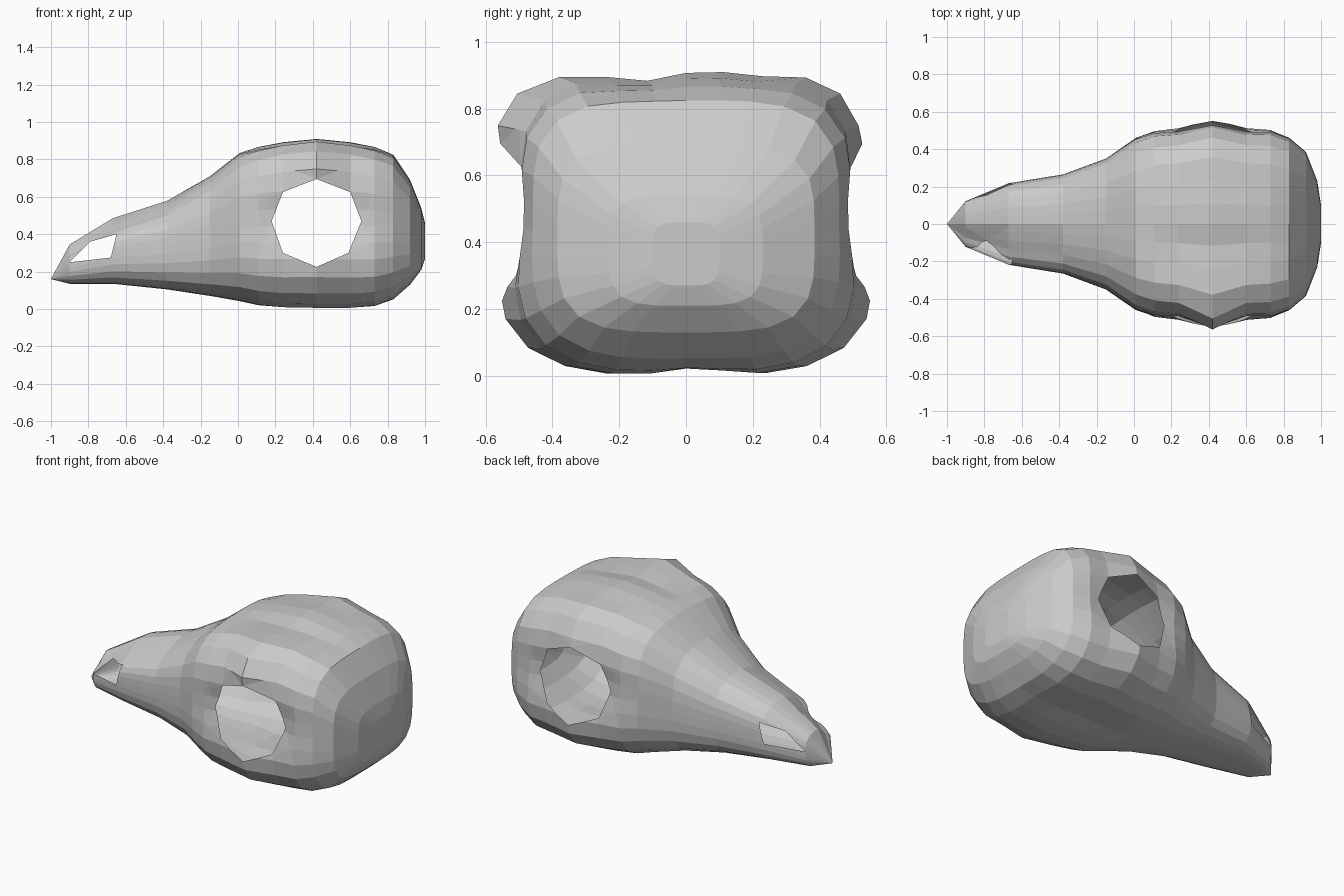
import bpy, bmesh
from math import cos, sin, pi, exp
from mathutils import Vector

if "Cube" in bpy.data.objects:
    bpy.data.objects.remove(bpy.data.objects["Cube"])

SIDES = 32

# Stations along the skull: x, half width, bottom z, top z, upper and lower boxiness
stations = [
    (-0.90, 0.122, 0.135, 0.345, 3.0, 3.0),
    (-0.67, 0.218, 0.135, 0.485, 3.1, 3.2),
    (-0.38, 0.265, 0.105, 0.578, 3.1, 3.2),
    (-0.15, 0.35, 0.07, 0.71, 3.1, 3.2),
    (0.01, 0.465, 0.04, 0.835, 3.4, 3.2),
    (0.11, 0.51, 0.016, 0.867, 3.8, 3.3),
    (0.24, 0.53, 0.003, 0.892, 4.3, 3.4),
    (0.42, 0.58, 0.0, 0.91, 4.5, 3.4),
    (0.60, 0.53, 0.0, 0.892, 4.3, 3.4),
    (0.73, 0.515, 0.012, 0.867, 4.0, 3.4),
    (0.83, 0.465, 0.05, 0.825, 4.0, 3.4),
    (0.92, 0.385, 0.13, 0.69, 4.2, 3.8),
    (0.98, 0.23, 0.21, 0.54, 4.0, 4.0),
    (1.00, 0.10, 0.27, 0.46, 4.0, 4.0),
]


def bump(value, centre, width, power=2):
    return exp(-abs((value - centre) / width) ** power)


def ring(bm, x, half, low, high, n_up, n_low):
    """One rounded-box cross section with pinched sockets, brows and a lopsided beak."""
    mid, tall = (low + high) / 2, (high - low) / 2
    cranium = bump(x, 0.42, 0.34, 4)
    brow = bump(x, 0.42, 0.08)
    verts = []
    for i in range(SIDES):
        a = 2 * pi * i / SIDES
        c, s = cos(a), sin(a)
        n = n_up if s >= 0 else n_low
        r = (abs(c) ** n + abs(s) ** n) ** (-1 / n)
        y, z = half * r * c, mid + tall * r * s
        # Sockets sink in, and the temples above them are slimmer except at the brow
        slim = 0.07 * (1 - brow) + (0.08 * brow if y > 0 else -0.02 * brow)
        y *= 1 - cranium * (0.12 * bump(z, 0.49, 0.17) + slim * bump(z, 0.8, 0.12))
        # Grooves along the crown and the underside
        if s > 0.5:
            z -= cranium * (0.03 * bump(y, -0.15, 0.1) + 0.012 * bump(y, 0.25, 0.08))
        elif s < -0.5:
            z += cranium * 0.025 * bump(y, 0.03, 0.12)
        # Beak roof slopes down on the front side
        if x < 0 and y < 0 and s > 0:
            lean = 0.055 * min(1, (-0.02 - x) / 0.5)
            z -= lean * min(1, -y / (0.6 * half)) * min(1, r * s)
        verts.append(bm.verts.new((x, y, z)))
    return verts


def cut_opening(bm, outline):
    """Remove a convex opening, outlined counter-clockwise in x and z, from both sides."""
    edges = list(zip(outline, outline[1:] + outline[:1]))
    cx = sum(p[0] for p in outline) / len(outline)
    reach = max(abs(p[0] - cx) for p in outline)
    low, high = min(p[1] for p in outline), max(p[1] for p in outline)

    def side(p, e):
        (ax, az), (bx, bz) = e
        return (bx - ax) * (p.z - az) - (bz - az) * (p.x - ax)

    for e in edges:
        (ax, az), (bx, bz) = e
        near = [f for f in bm.faces
                if max(v.co.x for v in f.verts) > cx - reach
                and min(v.co.x for v in f.verts) < cx + reach
                and max(v.co.z for v in f.verts) > low
                and min(v.co.z for v in f.verts) < high]
        geom = set(near)
        for f in near:
            geom.update(f.verts)
            geom.update(f.edges)
        bmesh.ops.bisect_plane(bm, geom=list(geom), dist=1e-5, plane_co=(ax, 0, az),
                               plane_no=Vector((-(bz - az), 0, bx - ax)).normalized())
    inside = [f for f in bm.faces
              if all(side(f.calc_center_median(), e) > 0 for e in edges)]
    bmesh.ops.delete(bm, geom=inside, context='FACES')


# Skull shell: braincase tapering into a beak
bm = bmesh.new()
rings = [ring(bm, *s) for s in stations]
for a, b in zip(rings, rings[1:]):
    for i in range(SIDES):
        j = (i + 1) % SIDES
        bm.faces.new((a[i], a[j], b[j], b[i]))
bm.faces.new(rings[-1])

# Beak tip
tip = bm.verts.new((-1.0, 0, 0.16))
for i in range(SIDES):
    bm.faces.new((tip, rings[0][(i + 1) % SIDES], rings[0][i]))
bmesh.ops.recalc_face_normals(bm, faces=bm.faces)

# Eye sockets and nostrils
cut_opening(bm, [(0.42, 0.225), (0.59, 0.30), (0.66, 0.47), (0.60, 0.625),
                 (0.42, 0.695), (0.24, 0.625), (0.18, 0.47), (0.24, 0.30)])
cut_opening(bm, [(-0.90, 0.25), (-0.68, 0.275), (-0.65, 0.40), (-0.79, 0.36)])

mesh = bpy.data.meshes.new("bird_skull")
bm.to_mesh(mesh)
bm.free()
bpy.context.collection.objects.link(bpy.data.objects.new("bird_skull", mesh))
